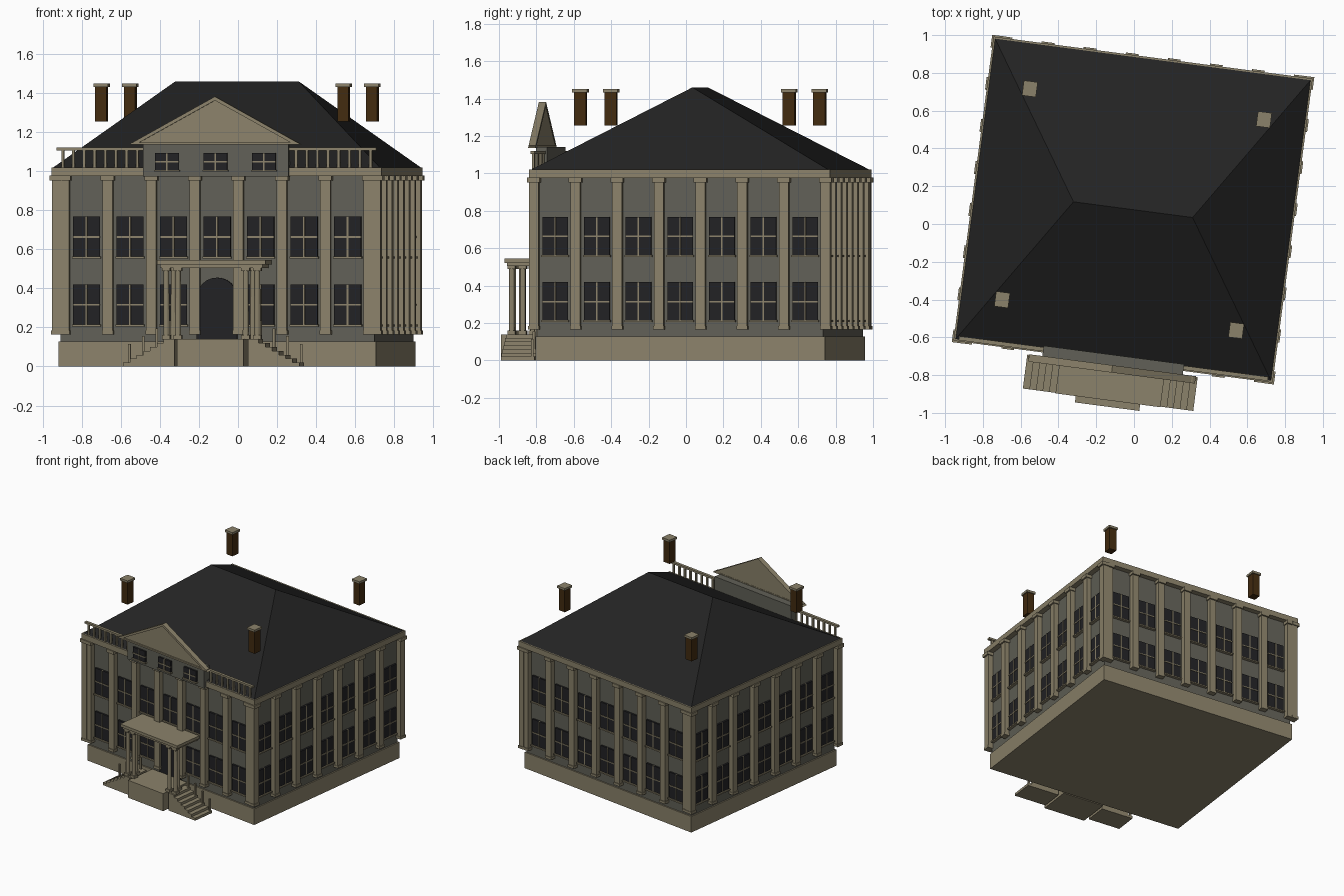
import bpy, bmesh, math
from mathutils import Matrix, Vector

if "Cube" in bpy.data.objects:
    bpy.data.objects.remove(bpy.data.objects["Cube"])

# The whole house is turned slightly on its plot
PLOT = Matrix.Translation((-0.005, 0.076, 0)) @ Matrix.Rotation(math.radians(-7.5), 4, 'Z')


def material(name, rgb):
    m = bpy.data.materials.new(name)
    m.use_nodes = True
    m.diffuse_color = (*rgb, 1)
    m.node_tree.nodes["Principled BSDF"].inputs["Base Color"].default_value = (*rgb, 1)
    return m


STONE = material("beige stone", (0.26, 0.225, 0.145))
WALL = material("grey wall", (0.12, 0.118, 0.095))
SLATE = material("dark slate", (0.017, 0.017, 0.017))
GLASS = material("dark glass", (0.016, 0.016, 0.018))
BRICK = material("brown brick", (0.055, 0.024, 0.005))


def box(bm, x, y, z, turn=Matrix()):
    """Box between the pairs x, y and z."""
    lo, hi = Vector((x[0], y[0], z[0])), Vector((x[1], y[1], z[1]))
    place = Matrix.Translation((lo + hi) / 2) @ Matrix.Diagonal((*(hi - lo), 1))
    bmesh.ops.create_cube(bm, size=1, matrix=turn @ place)


def prism(bm, profile, y0, y1):
    """Extrude an x-z profile from y0 to y1."""
    face = bm.faces.new([bm.verts.new((x, y0, z)) for x, z in profile])
    new = bmesh.ops.extrude_face_region(bm, geom=[face])["geom"]
    bmesh.ops.translate(bm, vec=(0, y1 - y0, 0),
                        verts=[v for v in new if isinstance(v, bmesh.types.BMVert)])


def finish(name, bm, mat):
    bmesh.ops.recalc_face_normals(bm, faces=bm.faces)
    bm.transform(PLOT)
    mesh = bpy.data.meshes.new(name)
    bm.to_mesh(mesh)
    bm.free()
    mesh.materials.append(mat)
    ob = bpy.data.objects.new(name, mesh)
    bpy.context.scene.collection.objects.link(ob)


def block(name, mat, x, y, z):
    bm = bmesh.new()
    box(bm, x, y, z)
    finish(name, bm, mat)


def around(c, w):
    return (c - w / 2, c + w / 2)


# Main body
block("foundation", STONE, (-.82, .82), (-.78, .78), (0, .128))
block("walls", WALL, (-.81, .81), (-.77, .77), (.12, .98))
block("cornice", STONE, (-.852, .852), (-.812, .812), (.976, 1.02))

# Hipped roof with a short ridge
bm = bmesh.new()
eave = [bm.verts.new((sx * .842, sy * .802, 1.02)) for sx, sy in ((-1, -1), (1, -1), (1, 1), (-1, 1))]
ridge = [bm.verts.new((s * .318, 0, 1.46)) for s in (-1, 1)]
a, b, c, d = eave
for f in ((a, b, ridge[1], ridge[0]), (c, d, ridge[0], ridge[1]), (b, c, ridge[1]), (d, a, ridge[0]), (d, c, b, a)):
    bm.faces.new(f)
finish("roof", bm, SLATE)

# Pilasters and windows on all four sides
STEP = .2247


def window(glass, bars, u, d, z, w, h, turn):
    """Dark pane with a cross of glazing bars and a sill."""
    box(glass, around(u, w), (-d - .014, -d + .01), around(z, h), turn)
    box(bars, around(u, .008), (-d - .018, -d), around(z, h), turn)
    box(bars, around(u, w), (-d - .018, -d), around(z, .008), turn)
    box(bars, around(u, w + .01), (-d - .024, -d), around(z - h / 2, .01), turn)


pilasters, glass, bars = bmesh.new(), bmesh.new(), bmesh.new()
for side in range(4):
    turn = Matrix.Rotation(side * math.pi / 2, 4, 'Z')
    d = .81 if side % 2 else .77
    for i in range(8):
        u = (i - 3.5) * STEP
        box(pilasters, around(u, .052), (-d - .038, -d + .01), (.165, .97), turn)
        box(pilasters, around(u, .068), (-d - .05, -d + .01), (.952, .978), turn)
        box(pilasters, around(u, .058), (-d - .043, -d + .01), (.165, .185), turn)
    for i in range(7):
        u = (i - 3) * STEP
        window(glass, bars, u, d, .663, .138, .21, turn)
        if side or i != 3:
            window(glass, bars, u, d, .315, .138, .21, turn)

# Attic block with three small windows
block("attic_block", WALL, (-.375, .375), (-.835, -.776), (.972, 1.14))
for u in (-.25, 0, .25):
    window(glass, bars, u, .835, 1.048, .122, .092, Matrix())
finish("pilasters", pilasters, STONE)
finish("window_panes", glass, GLASS)
finish("window_bars", bars, STONE)

# Pediment with raised raking trim
bm = bmesh.new()
prism(bm, [(-.43, 1.14), (.43, 1.14), (0, 1.37)], -.86, -.833)
finish("pediment", bm, STONE)
bm = bmesh.new()
for s in (-1, 1):
    prism(bm, [(s * .445, 1.136), (0, 1.382), (0, 1.362), (s * .41, 1.136)], -.87, -.831)
box(bm, (-.43, .43), (-.87, -.831), (1.136, 1.148))
finish("pediment_trim", bm, STONE)

# Roof balustrade on the front
bm = bmesh.new()
for s in (-1, 1):
    box(bm, sorted((s * .375, s * .825)), around(-.795, .022), (1.105, 1.12))
    for i in range(8):
        box(bm, around(s * (.41 + i * .055), .014), around(-.795, .014), (1.015, 1.11))
finish("roof_balustrade", bm, STONE)

# Arched front door
bm = bmesh.new()
arch = [(.105 * math.cos(t * math.pi / 12), .35 + .105 * math.sin(t * math.pi / 12)) for t in range(13)]
prism(bm, arch + [(-.105, .14), (.105, .14)], -.79, -.765)
finish("front_door", bm, GLASS)

# Landing, side stairs and stair posts
block("landing", STONE, (-.172, .172), (-1.052, -.79), (0, .14))
stairs, posts = bmesh.new(), bmesh.new()
for s in (-1, 1):
    profile = [(s * .19, 0), (s * .19, .14)]
    for i in range(7):
        x, top = .245 + i * .035, .14 - i * .02
        profile += [(s * x, top), (s * x, top - .02)]
        if i % 2 == 0:
            box(posts, around(s * (x - .012), .013), around(-.847, .013), (top - .01, top + .095))
    prism(stairs, profile, -1.015, -.834)
finish("side_stairs", stairs, STONE)
finish("stair_posts", posts, STONE)

# Portico roof on clustered columns
block("portico_roof", STONE, (-.28, .28), (-1.018, -.78), (.522, .545))
block("portico_beam", STONE, (-.265, .265), (-1.008, -.78), (.505, .523))
bm = bmesh.new()
for s in (-1, 1):
    for x, y in ((.175, -.985), (.235, -.985), (.205, -.93)):
        bmesh.ops.create_cone(bm, cap_ends=True, segments=12, radius1=.016, radius2=.014, depth=.37,
                              matrix=Matrix.Translation((s * x, y, .325)))
        for z in ((.138, .16), (.49, .506)):
            box(bm, around(s * x, .042), around(y, .042), z)
finish("portico_columns", bm, STONE)

# Chimneys
shafts, caps = bmesh.new(), bmesh.new()
for x in (-.625, .625):
    for y in (-.563, .563):
        box(shafts, around(x, .058), around(y, .064), (1.255, 1.435))
        box(caps, around(x, .074), around(y, .08), (1.432, 1.45))
finish("chimney_shafts", shafts, BRICK)
finish("chimney_caps", caps, STONE)
